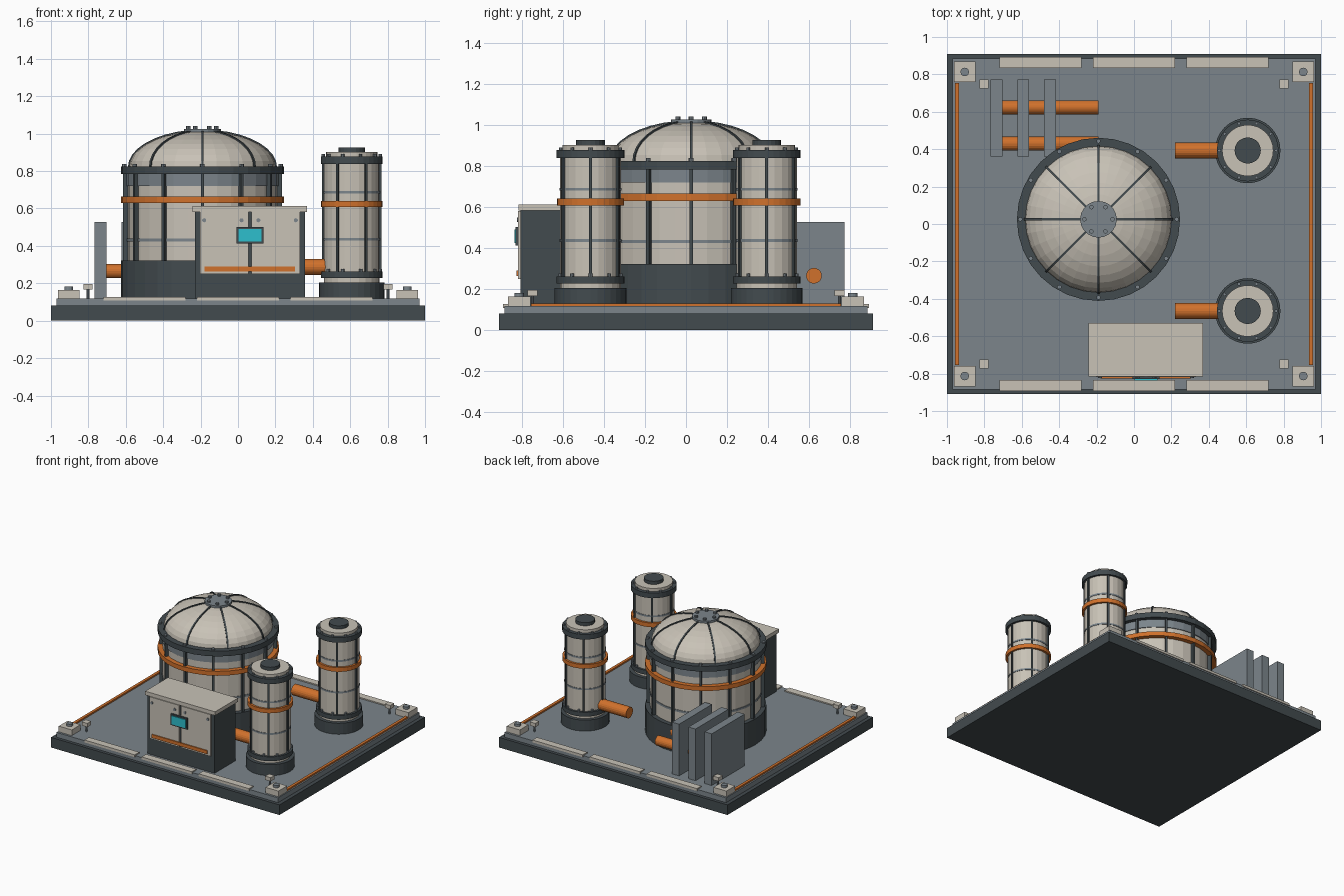
import bpy, bmesh
from math import pi, sin, cos, radians
from mathutils import Matrix, Vector

if "Cube" in bpy.data.objects:
    bpy.data.objects.remove(bpy.data.objects["Cube"])


def material(name, r, g, b):
    m = bpy.data.materials.new(name)
    m.use_nodes = True
    m.diffuse_color = (r, g, b, 1)
    m.node_tree.nodes["Principled BSDF"].inputs["Base Color"].default_value = (r, g, b, 1)
    return m


CREAM = material("cream paint", .58, .54, .47)
STEEL = material("blue grey steel", .20, .235, .26)
DARK = material("dark slate", .055, .07, .077)
ORANGE = material("safety orange", .63, .165, .025)
CYAN = material("cyan screen", .026, .52, .61)


class Part:
    """Collects primitive shapes into one named object."""

    def __init__(self, name, mat):
        self.name, self.mat, self.bm = name, mat, bmesh.new()

    def box(self, x0, x1, y0, y1, z0, z1, spin=None):
        m = Matrix.Translation(((x0 + x1) / 2, (y0 + y1) / 2, (z0 + z1) / 2))
        m = m @ Matrix.Diagonal((x1 - x0, y1 - y0, z1 - z0, 1))
        bmesh.ops.create_cube(self.bm, size=1, matrix=spin @ m if spin else m)
        return self

    def cyl(self, x, y, r, z0, z1, sides=32):
        bmesh.ops.create_cone(self.bm, cap_ends=True, segments=sides, radius1=r, radius2=r,
                              depth=z1 - z0, matrix=Matrix.Translation((x, y, (z0 + z1) / 2)))
        return self

    def rod(self, axis, start, end, r, sides=20):
        a, b = Vector(start), Vector(end)
        turn = Matrix.Rotation(pi / 2, 4, 'Y' if axis == 'X' else 'X')
        bmesh.ops.create_cone(self.bm, cap_ends=True, segments=sides, radius1=r, radius2=r,
                              depth=(b - a).length, matrix=Matrix.Translation((a + b) / 2) @ turn)
        return self

    def done(self):
        bmesh.ops.recalc_face_normals(self.bm, faces=self.bm.faces)
        me = bpy.data.meshes.new(self.name)
        self.bm.to_mesh(me)
        self.bm.free()
        me.materials.append(self.mat)
        ob = bpy.data.objects.new(self.name, me)
        bpy.context.collection.objects.link(ob)
        return ob


def around(x, y, count, start=0):
    """Placement matrices evenly turned about a vertical axis."""
    return [Matrix.Translation((x, y, 0)) @ Matrix.Rotation(start + 2 * pi * i / count, 4, 'Z')
            for i in range(count)]


def ribs(name, x, y, count, r0, r1, width, z0, z1, mat=DARK):
    p = Part(name, mat)
    for m in around(x, y, count):
        p.box(r0, r1, -width / 2, width / 2, z0, z1, m)
    p.done()


def bolts(name, x, y, count, ring, r, z0, z1, mat=STEEL):
    p = Part(name, mat)
    for m in around(x, y, count):
        c = m @ Vector((ring, 0, 0))
        p.cyl(c.x, c.y, r, z0, z1, 8)
    p.done()


DECK = .118
SIGNS = [(sx, sy) for sx in (-1, 1) for sy in (-1, 1)]

# Platform
Part("base_slab", DARK).box(-1, 1, -.91, .91, 0, .08).done()
Part("deck_plate", STEEL).box(-.97, .97, -.885, .885, .08, DECK).done()

trim, rails = Part("edge_trim", CREAM), Part("side_rails", ORANGE)
for sy in (-1, 1):
    y0, y1 = sorted((sy * .835, sy * .892))
    for x in (-.5, 0, .5):
        trim.box(x - .22, x + .22, y0, y1, .108, .127)
for sx in (-1, 1):
    rails.box(sx * .947 - .011, sx * .947 + .011, -.755, .755, DECK, .13)
trim.done()
rails.done()

pads, pad_bolts = Part("corner_pads", CREAM), Part("corner_bolts", STEEL)
lamps, posts = Part("corner_lamps", CREAM), Part("lamp_posts", STEEL)
for sx, sy in SIGNS:
    x, y = sx * .905, sy * .813
    pads.box(x - .057, x + .057, y - .055, y + .055, DECK, .163)
    pad_bolts.cyl(x, y, .023, .163, .182, 12)
    x, y = sx * .803, sy * .748
    lamps.box(x - .024, x + .024, y - .024, y + .024, .167, .196)
    posts.cyl(x, y, .008, DECK, .167, 8)
for p in (pads, pad_bolts, lamps, posts):
    p.done()

# Main tank
TX, TY = -.19, .025
Part("tank_base", DARK).cyl(TX, TY, .435, DECK, .322).done()
Part("tank_body", CREAM).cyl(TX, TY, .4, .32, .79).done()
Part("tank_collar", STEEL).cyl(TX, TY, .406, .72, .785).done()
Part("tank_seam", STEEL).cyl(TX, TY, .404, .424, .44).done()
Part("tank_band", ORANGE).cyl(TX, TY, .436, .63, .665).done()
Part("tank_flange", DARK).cyl(TX, TY, .436, .783, .825).done()
ribs("tank_ribs", TX, TY, 12, .38, .424, .016, .32, .79)
bolts("tank_flange_bolts", TX, TY, 12, .418, .012, .82, .838)


# Dome: quarter ellipse swept round the tank axis
def dome_point(t, grow=0.0):
    return (.392 + grow) * cos(t), .82 + (.195 + grow) * sin(t)


STEPS = [radians(80) * i / 8 for i in range(9)]
dome = Part("tank_dome", CREAM)
rows = []
for t in STEPS:
    r, z = dome_point(t)
    rows.append([dome.bm.verts.new(m @ Vector((r, 0, z))) for m in around(TX, TY, 32)])
for low, high in zip(rows, rows[1:]):
    for i in range(32):
        j = (i + 1) % 32
        dome.bm.faces.new((low[i], low[j], high[j], high[i]))
dome.bm.faces.new(rows[-1])
dome.done()

dome_ribs = Part("dome_ribs", DARK)
for m in around(TX, TY, 8):
    loops = []
    for t in STEPS:
        (r0, z0), (r1, z1) = dome_point(t, -.01), dome_point(t, .007)
        corners = ((r0, -1, z0), (r1, -1, z1), (r1, 1, z1), (r0, 1, z0))
        loops.append([dome_ribs.bm.verts.new(m @ Vector((r, s * .006, z))) for r, s, z in corners])
    for a, b in zip(loops, loops[1:]):
        for i in range(4):
            j = (i + 1) % 4
            dome_ribs.bm.faces.new((a[i], a[j], b[j], b[i]))
dome_ribs.done()
Part("dome_cap", STEEL).cyl(TX, TY, .098, 1.0, 1.025, 20).done()
bolts("dome_cap_bolts", TX, TY, 6, .075, .012, 1.02, 1.04)

# Twin columns with their feed pipes
for side, x, y in (("back", .608, .393), ("front", .608, -.465)):
    n = side + "_column_"
    Part(n + "base", DARK).cyl(x, y, .175, DECK, .205).done()
    Part(n + "body", CREAM).cyl(x, y, .148, .2, .85, 24).done()
    Part(n + "lower_flange", DARK).cyl(x, y, .165, .228, .262).done()
    Part(n + "upper_flange", DARK).cyl(x, y, .165, .838, .878).done()
    Part(n + "band", ORANGE).cyl(x, y, .164, .607, .64).done()
    Part(n + "seams", STEEL).cyl(x, y, .151, .43, .443, 24).cyl(x, y, .151, .68, .693, 24).done()
    Part(n + "lid", CREAM).cyl(x, y, .137, .87, .902).done()
    Part(n + "cap", DARK).cyl(x, y, .07, .9, .927, 20).done()
    ribs(n + "ribs", x, y, 6, .14, .158, .014, .25, .85)
    bolts(n + "upper_bolts", x, y, 10, .152, .009, .87, .89)
    bolts(n + "lower_bolts", x, y, 10, .154, .009, .255, .277)
    Part(n + "pipe", ORANGE).rod('X', (.22, y, .287), (.5, y, .287), .043).done()

# Cooling fins and their pipes
fins = Part("cooling_fins", STEEL)
for x in (-.735, -.593, -.449):
    fins.box(x - .031, x + .031, .36, .772, DECK, .527)
fins.done()
pipes = Part("cooling_pipes", ORANGE)
for y in (.623, .43):
    pipes.rod('X', (-.705, y, .265), (-.19, y, .265), .038)
pipes.done()

# Control cabinet
CX = .064
Part("cabinet_body", DARK).box(-.23, .358, -.805, -.54, DECK, .585).done()
Part("cabinet_lid", CREAM).box(-.242, .37, -.815, -.53, .582, .612).done()
doors, handles = Part("cabinet_doors", CREAM), Part("door_bolts", STEEL)
for s in (-1, 1):
    x0, x1 = sorted((CX + s * .008, CX + s * .267))
    doors.box(x0, x1, -.818, -.8, .25, .58)
    for d in (.045, .245):
        handles.rod('Y', (CX + s * d, -.824, .537), (CX + s * d, -.81, .537), .011, 10)
doors.done()
handles.done()
Part("cabinet_stripe", ORANGE).box(CX - .242, CX + .242, -.826, -.816, .264, .291).done()
Part("screen_frame", DARK).box(CX - .072, CX + .072, -.83, -.81, .413, .502).done()
Part("screen", CYAN).box(CX - .061, CX + .061, -.836, -.828, .424, .491).done()
